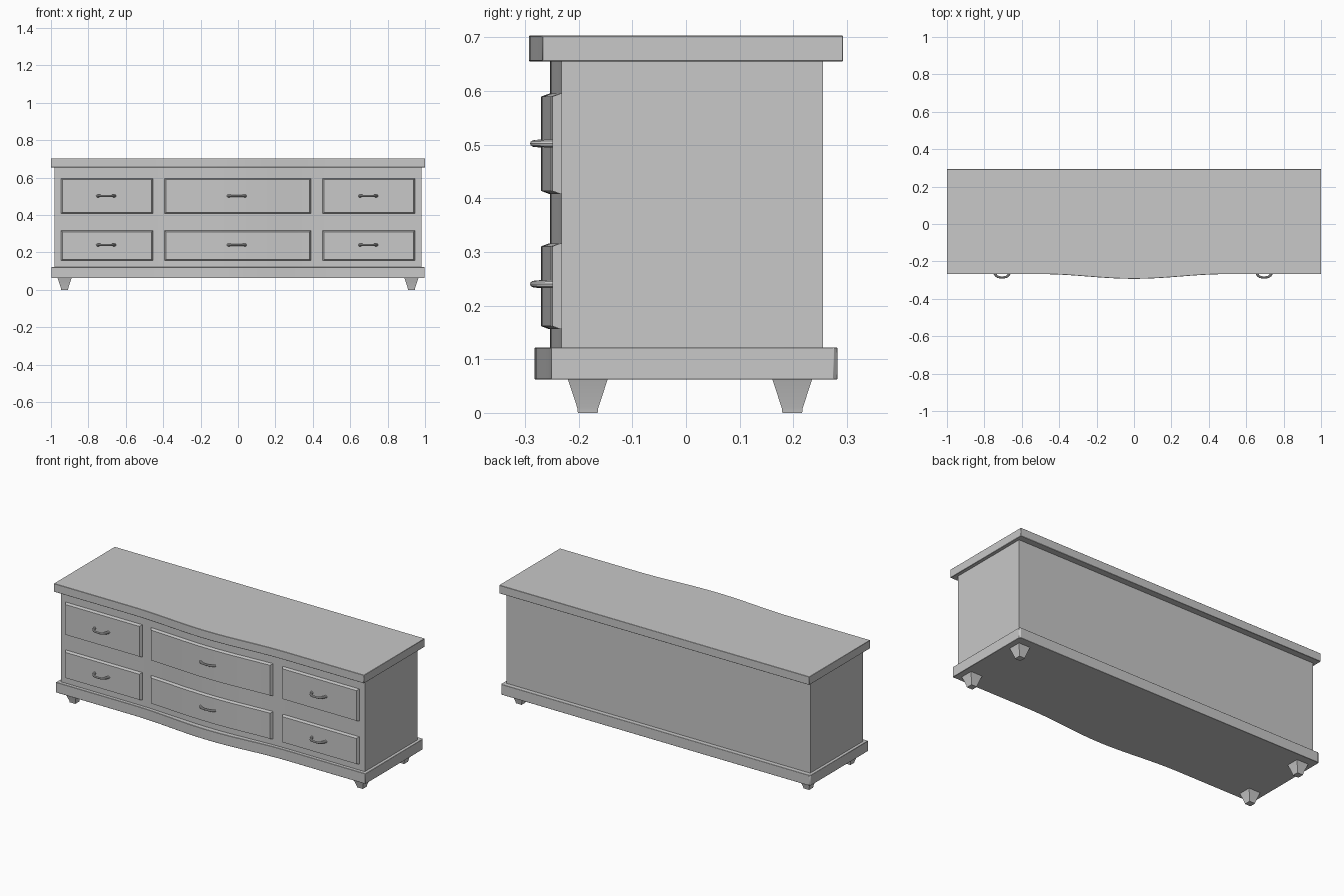
import bpy, bmesh, math

if "Cube" in bpy.data.objects:
    bpy.data.objects.remove(bpy.data.objects["Cube"])

grey = bpy.data.materials.new("light grey")
grey.diffuse_color = (0.58, 0.58, 0.58, 1)
grey.use_nodes = True
grey.node_tree.nodes["Principled BSDF"].inputs["Base Color"].default_value = grey.diffuse_color


def bow(x):
    # gentle swell in the middle of the front, 0 to 1
    return 0.5 * (1 + math.cos(math.pi * x / 0.5)) if abs(x) < 0.5 else 0.0


def finish(name, bm, bevel=0.0):
    bmesh.ops.recalc_face_normals(bm, faces=bm.faces)
    me = bpy.data.meshes.new(name)
    bm.to_mesh(me)
    bm.free()
    ob = bpy.data.objects.new(name, me)
    bpy.context.collection.objects.link(ob)
    me.materials.append(grey)
    bpy.ops.object.select_all(action='DESELECT')
    ob.select_set(True)
    bpy.context.view_layer.objects.active = ob
    bpy.ops.object.shade_smooth_by_angle(angle=math.radians(25))
    if bevel:
        m = ob.modifiers.new("bevel", 'BEVEL')
        m.width = bevel
        m.segments = 1
        m.limit_method = 'ANGLE'
    return ob


def slab(name, hx, front, swell, back, z0, z1, corner=0.0, bevel=0.0):
    # bow-fronted board extruded upward
    xs = [-hx] + [-0.5 + i / 32 for i in range(33)] + [hx]
    pts = [(x, front - swell * bow(x)) for x in xs]
    if corner:
        pts += [(hx, back - corner), (hx - corner, back),
                (corner - hx, back), (-hx, back - corner)]
    else:
        pts += [(hx, back), (-hx, back)]
    bm = bmesh.new()
    lo = [bm.verts.new((x, y, z0)) for x, y in pts]
    hi = [bm.verts.new((x, y, z1)) for x, y in pts]
    n = len(pts)
    bm.faces.new(lo)
    bm.faces.new(hi)
    for i in range(n):
        j = (i + 1) % n
        bm.faces.new((lo[i], lo[j], hi[j], hi[i]))
    finish(name, bm, bevel)


BODY_Y, BODY_SWELL = -0.232, 0.021


def drawer(name, x0, x1, z0, z1):
    # raised panel with sloping edges that follows the bowed front
    bm = bmesh.new()
    steps = 24 if x0 * x1 < 0 else 1
    rings = []
    for inset, out in ((0, -0.006), (0, 0.002), (0.008, 0.017)):
        a, b = x0 + inset, x1 - inset
        xs = [a + (b - a) * i / steps for i in range(steps + 1)]
        rings.append([[bm.verts.new((x, BODY_Y - BODY_SWELL * bow(x) - out, z))
                       for x in xs] for z in (z0 + inset * 0.7, z1 - inset * 0.7)])
    for (lo, hi), (lo2, hi2) in zip(rings, rings[1:]):
        for p, q in ((lo, lo2), (hi, hi2)):
            for i in range(steps):
                bm.faces.new((p[i], p[i + 1], q[i + 1], q[i]))
        for k in (0, -1):
            bm.faces.new((lo[k], hi[k], hi2[k], lo2[k]))
    for lo, hi in (rings[0], rings[-1]):
        for i in range(steps):
            bm.faces.new((lo[i], lo[i + 1], hi[i + 1], hi[i]))
    finish(name, bm)


def handle(name, cx, z):
    # curved pull: a tube thicker at its ends
    base = BODY_Y - BODY_SWELL * bow(cx) - 0.014
    depth = -0.285 - base
    bm = bmesh.new()
    rings, n, sides = [], 14, 10
    for i in range(n + 1):
        t = -1 + 2 * i / n
        r = 0.0055 + 0.0025 * t * t
        dx, dy = 1.0, -4 * t ** 3 * depth / 0.046
        l = math.hypot(dx, dy)
        nx, ny = -dy / l, dx / l
        px, py = cx + 0.046 * t, base + depth * (1 - t ** 4)
        rings.append([bm.verts.new((px + nx * r * math.cos(a), py + ny * r * math.cos(a),
                                    z + r * math.sin(a)))
                      for a in (2 * math.pi * k / sides for k in range(sides))])
    for p, q in zip(rings, rings[1:]):
        for k in range(sides):
            j = (k + 1) % sides
            bm.faces.new((p[k], p[j], q[j], q[k]))
    bm.faces.new(rings[0])
    bm.faces.new(rings[-1])
    finish(name, bm)


def foot(name, cx, cy):
    # tapered square foot with a short straight tip
    bm = bmesh.new()
    rings = [[bm.verts.new((cx + sx * h, cy + sy * h, z))
              for sx, sy in ((-1, -1), (1, -1), (1, 1), (-1, 1))]
             for z, h in ((0, 0.0185), (0.009, 0.0195), (0.064, 0.0375))]
    for p, q in zip(rings, rings[1:]):
        for k in range(4):
            j = (k + 1) % 4
            bm.faces.new((p[k], p[j], q[j], q[k]))
    bm.faces.new(rings[0])
    bm.faces.new(rings[-1])
    finish(name, bm)


# case
slab("top_board", 1.0, -0.268, 0.025, 0.293, 0.655, 0.703, bevel=0.0015)
slab("cabinet_body", 0.98, BODY_Y, BODY_SWELL, 0.255, 0.115, 0.66)
slab("base_board", 0.998, -0.252, 0.03, 0.282, 0.062, 0.122, corner=0.007, bevel=0.0015)

# drawers and pulls, two rows of three
for row, z0, z1, zh in (("lower", 0.156, 0.316, 0.24), ("upper", 0.408, 0.595, 0.502)):
    for side, x0, x1, hx in (("left", -0.947, -0.454, -0.705),
                             ("middle", -0.394, 0.391, -0.006),
                             ("right", 0.453, 0.945, 0.696)):
        drawer(f"{row}_{side}_drawer", x0, x1, z0, z1)
        handle(f"{row}_{side}_handle", hx, zh)

# feet
for sx, side in ((-1, "left"), (1, "right")):
    foot(f"front_{side}_foot", sx * 0.927, -0.183)
    foot(f"back_{side}_foot", sx * 0.927, 0.198)
